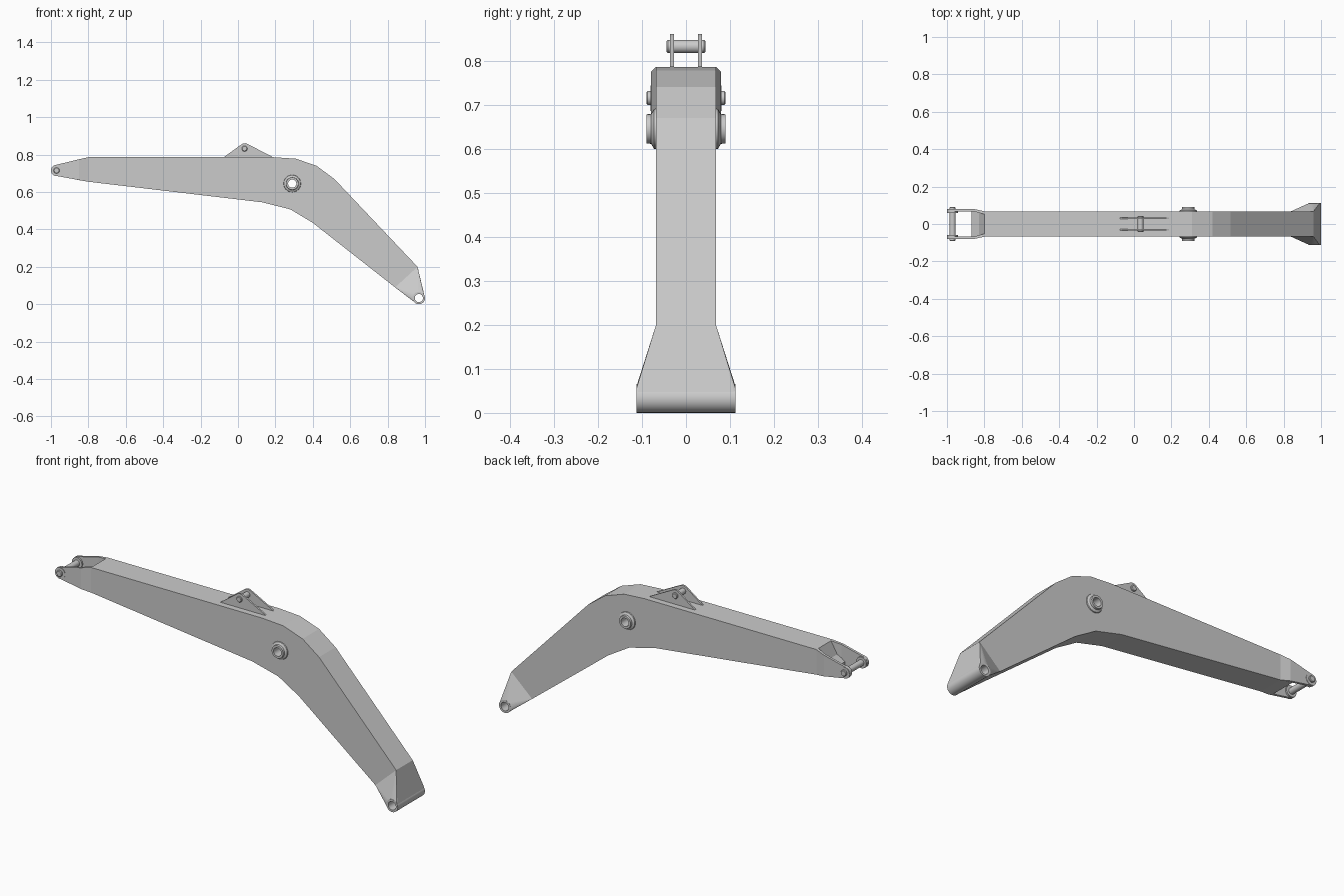
import bpy, bmesh
from math import cos, sin, pi

if "Cube" in bpy.data.objects:
    bpy.data.objects.remove(bpy.data.objects["Cube"])


def finish(bm, name, smooth=False):
    bmesh.ops.recalc_face_normals(bm, faces=bm.faces)
    me = bpy.data.meshes.new(name)
    bm.to_mesh(me)
    bm.free()
    ob = bpy.data.objects.new(name, me)
    bpy.context.collection.objects.link(ob)
    bpy.context.view_layer.objects.active = ob
    if smooth:
        bpy.ops.object.select_all(action='DESELECT')
        ob.select_set(True)
        bpy.ops.object.shade_smooth_by_angle(angle=0.6)
    return ob


def prism(name, profile, y0, y1):
    """Extrude an (x, z) outline from y0 to y1."""
    bm = bmesh.new()
    face = bm.faces.new([bm.verts.new((x, y0, z)) for x, z in profile])
    ext = bmesh.ops.extrude_face_region(bm, geom=[face])["geom"]
    bmesh.ops.translate(bm, vec=(0, y1 - y0, 0),
                        verts=[v for v in ext if isinstance(v, bmesh.types.BMVert)])
    return finish(bm, name)


def hull(name, points):
    bm = bmesh.new()
    for p in points:
        bm.verts.new(p)
    res = bmesh.ops.convex_hull(bm, input=bm.verts)
    loose = {g for g in res["geom_interior"] if isinstance(g, bmesh.types.BMVert)}
    bmesh.ops.delete(bm, geom=list(loose), context='VERTS')
    bmesh.ops.dissolve_limit(bm, angle_limit=0.01, verts=bm.verts, edges=bm.edges)
    return finish(bm, name)


def circle(cx, cz, r, a0=0, a1=2 * pi, n=24):
    return [(cx + r * cos(a0 + (a1 - a0) * i / n), cz + r * sin(a0 + (a1 - a0) * i / n))
            for i in range(n)]


def lathe(name, cx, cz, section, n=24, closed=True):
    """Revolve (radius, y) points about the y axis through (cx, cz)."""
    bm = bmesh.new()
    rings = [[bm.verts.new((x, y, z)) for x, z in circle(cx, cz, r, n=n)] for r, y in section]
    pairs = list(zip(rings, rings[1:]))
    if closed:
        pairs.append((rings[-1], rings[0]))
    else:
        bm.faces.new(rings[0])
        bm.faces.new(rings[-1])
    for a, b in pairs:
        for i in range(n):
            j = (i + 1) % n
            bm.faces.new((a[i], a[j], b[j], b[i]))
    return finish(bm, name, True)


def pin(name, cx, cz, r, h):
    return lathe(name, cx, cz, [(r - .003, -h), (r, -h + .003), (r, h - .003), (r - .003, h)], closed=False)


def bore(ob, cx, cz, r):
    cutter = prism("bore_cutter", circle(cx, cz, r), -.3, .3)
    cutter.hide_render = True
    mod = ob.modifiers.new("bore", 'BOOLEAN')
    mod.operation, mod.object, mod.solver = 'DIFFERENCE', cutter, 'EXACT'
    bpy.context.view_layer.objects.active = ob
    bpy.ops.object.modifier_apply(modifier=mod.name)
    bpy.data.objects.remove(cutter)


W = .068
FOOT = (.967, .033)
MID = (.29, .645)
TIP = (-.97, .715)

# Bent box beam
beam = prism("boom_beam", [
    (-.80, .786), (.19, .786), (.31, .778), (.42, .74), (.515, .67), (.96, .20),
    (.84, .09), (.40, .435), (.28, .507), (.13, .545), (-.80, .655),
    (-.87, .667), (-.87, .69), (-.83, .72)], -W, W)
bore(beam, *MID, .03)

# Flared foot with its pivot tube
pts = [(x, s * W, z) for s in (-1, 1) for x, z in ((.84, .09), (.96, .20))]
pts += [(x, s * .111, z) for s in (-1, 1)
        for x, z in circle(*FOOT, .032) + [(.992, .06), (.936, .027)]]
foot = hull("flared_foot", pts)
bore(foot, *FOOT, .028)
lathe("foot_pivot_tube", *FOOT, [(.033, -.112), (.033, .112), (.022, .112), (.022, -.112)])

# Through tube with conical bosses in the bend
half = [(.047, .066), (.045, .073), (.034, .079), (.033, .09), (.022, .09)]
lathe("middle_pivot_boss", *MID,
      [(r, -y) for r, y in half[::-1]] + half)

# Fork cheeks at the tip
for s, side in ((-1, "front"), (1, "back")):
    hull("fork_flare_" + side,
         [(-.80, s * y, z) for y in (.052, W) for z in (.655, .786)] +
         [(-.85, s * y, z) for y in (.066, .079) for z in (.664, .775)])
    prism("fork_cheek_" + side,
          [(-.85, .775)] + circle(*TIP, .030, 1.36 * pi / 2 - .3, 1.5 * pi, 14)
          + [(-.966, .685), (-.85, .664)], s * .066, s * .079)
    lathe("fork_eye_" + side, *TIP,
          [(.029, s * .058), (.029, s * .081), (.012, s * .081), (.012, s * .058)])
pin("fork_pin", *TIP, .016, .09)

# Cylinder bracket on top
for s, side in ((-1, "front"), (1, "back")):
    prism("top_bracket_" + side,
          [(-.078, .78), (-.075, .787), (.015, .852), (.027, .859), (.040, .861),
           (.055, .855), (.186, .787), (.186, .78)], s * .027, s * .036)
pin("bracket_pin", .035, .832, .015, .044)
